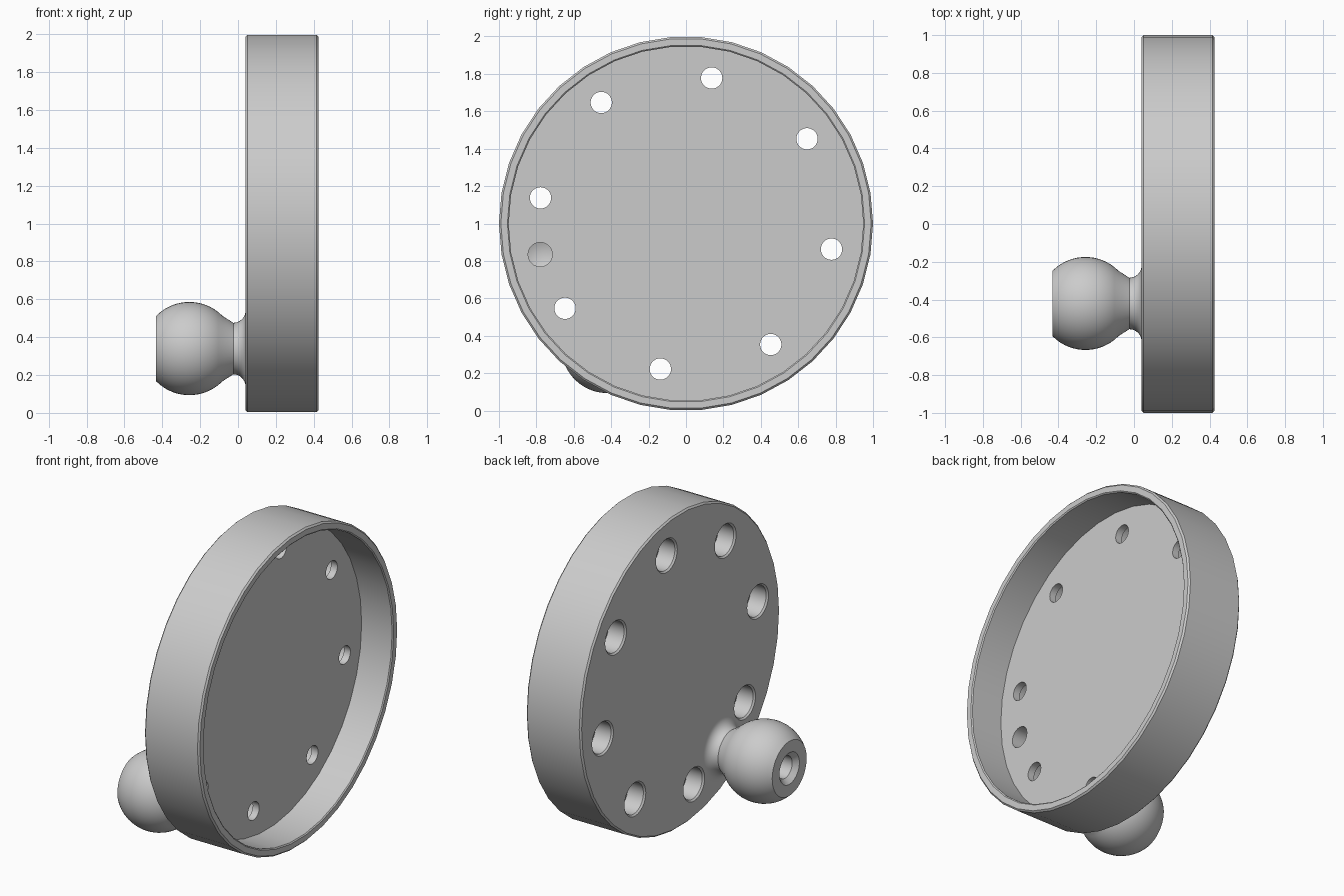
import bpy
import bmesh
from math import sin, cos, pi, radians, sqrt

if "Cube" in bpy.data.objects:
    bpy.data.objects.remove(bpy.data.objects["Cube"], do_unlink=True)

grey = bpy.data.materials.new("plain_grey")
grey.use_nodes = True
grey.diffuse_color = (0.6, 0.6, 0.6, 1)
grey.node_tree.nodes["Principled BSDF"].inputs["Base Color"].default_value = (0.6, 0.6, 0.6, 1)


def lathe(bm, profile, segments, y=0.0, z=0.0):
    """Spin an (x, radius) profile around an axis along x; zero radius makes a pole."""
    rings = []
    for x, r in profile:
        if r == 0:
            rings.append([bm.verts.new((x, y, z))])
        else:
            angles = [2 * pi * i / segments for i in range(segments)]
            rings.append([bm.verts.new((x, y + r * cos(a), z + r * sin(a))) for a in angles])
    for a, b in zip(rings, rings[1:]):
        for i in range(segments):
            j = (i + 1) % segments
            corners = [a[i % len(a)], a[j % len(a)], b[j % len(b)], b[i % len(b)]]
            bm.faces.new(list(dict.fromkeys(corners)))


def finish(bm, name):
    bmesh.ops.recalc_face_normals(bm, faces=bm.faces)
    mesh = bpy.data.meshes.new(name)
    bm.to_mesh(mesh)
    bm.free()
    obj = bpy.data.objects.new(name, mesh)
    bpy.context.collection.objects.link(obj)
    mesh.materials.append(grey)
    return obj


def activate(obj):
    bpy.ops.object.select_all(action='DESELECT')
    obj.select_set(True)
    bpy.context.view_layer.objects.active = obj


def on_circle(degrees, radius=0.79):
    return radius * cos(radians(degrees)), 1 + radius * sin(radians(degrees))


BACK, FLOOR, RIM = 0.04, 0.205, 0.425

# Shallow round cup with chamfered rim, open towards +x
bm = bmesh.new()
lathe(bm, [(BACK, 0), (BACK, 0.99), (BACK + 0.01, 1), (RIM - 0.01, 1), (RIM, 0.99),
           (RIM, 0.955), (RIM - 0.006, 0.948), (FLOOR, 0.948), (FLOOR, 0)], 38, 0, 1)
cup = finish(bm, "round_cup")

# Ring of eight counterbored holes, and one blind pin hole in the floor
bm = bmesh.new()
for k in range(8):
    y, z = on_circle(35 + 45 * k)
    lathe(bm, [(BACK - 0.01, 0), (BACK - 0.01, 0.117), (BACK + 0.01, 0.097), (0.16, 0.097),
               (0.16, 0.057), (0.25, 0.057), (0.25, 0)], 32, y, z)
y, z = on_circle(192, 0.797)
lathe(bm, [(0.25, 0), (0.25, 0.065), (0.11, 0.065), (0.085, 0)], 24, y, z)
cutter = finish(bm, "hole_cutter")
cutter.hide_render = True

activate(cup)
cut = cup.modifiers.new("holes", 'BOOLEAN')
cut.operation = 'DIFFERENCE'
cut.solver = 'EXACT'
cut.object = cutter
bpy.ops.object.modifier_apply(modifier=cut.name)
bpy.data.objects.remove(cutter, do_unlink=True)

# Knob: bored ball with flat ends, on a neck that flares into the cup
BALL_X, BALL_R, HALF, NECK, FLARE = -0.257, 0.246, 0.175, 0.136, 0.065
start = BALL_X - HALF
profile = [(start + 0.26, 0), (start + 0.24, 0.07), (start + 0.03, 0.07), (start, 0.1)]
for i in range(17):
    dx = -HALF + 2 * HALF * i / 16
    profile.append((BALL_X + dx, sqrt(BALL_R ** 2 - dx ** 2)))
for i in range(9):
    a = pi / 2 * i / 8
    profile.append((BACK - FLARE + FLARE * sin(a), NECK + FLARE * (1 - cos(a))))
profile += [(BACK + 0.005, NECK + FLARE), (BACK + 0.005, 0)]
# The inner end sits just inside the cup wall
bm = bmesh.new()
lathe(bm, profile, 48, *on_circle(237.5, 0.783))
knob = finish(bm, "ball_knob")

for obj in (cup, knob):
    activate(obj)
    bpy.ops.object.shade_smooth_by_angle(angle=radians(30))
